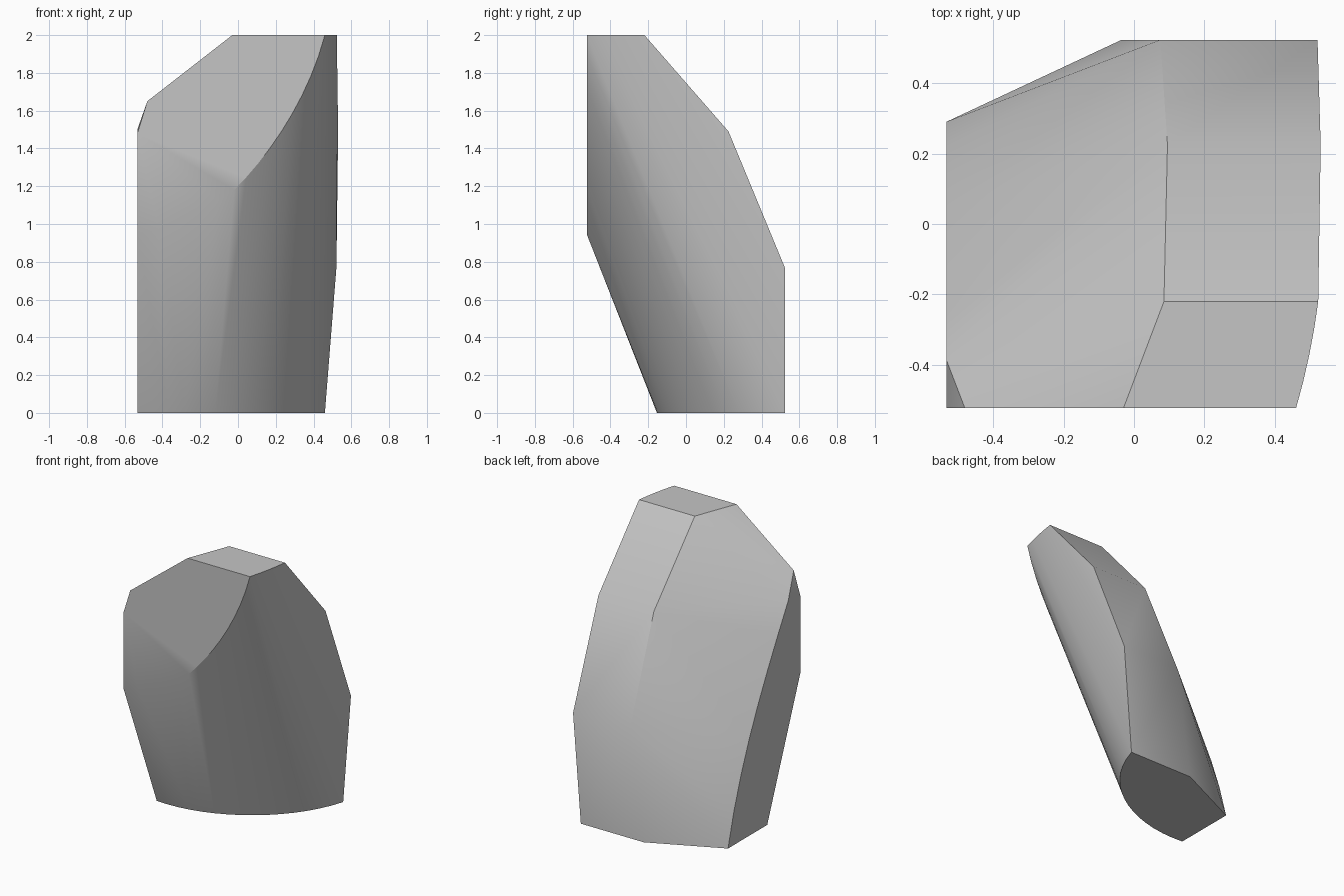
import bpy
import bmesh
import math
from mathutils import Vector
from mathutils.geometry import interpolate_bezier

# Remove the default cube
default_cube = bpy.data.objects.get("Cube")
if default_cube:
    bpy.data.objects.remove(default_cube, do_unlink=True)

# Faces of the block that the stone was broken out of
HEIGHT = 2.0
FRONT, BACK = -0.523, 0.523
LEFT_SIDE, RIGHT_SIDE = 0.53, -0.533


def on_front(x, z):
    return Vector((x, FRONT, z))


def on_back(x, z):
    return Vector((x, BACK, z))


def on_base(x, y):
    return Vector((x, y, 0))


def on_top(x, y):
    return Vector((x, y, HEIGHT))


def on_right(y, z):
    return Vector((RIGHT_SIDE, y, z))


def rim(start, start_handle, end_handle, end, steps=10):
    return interpolate_bezier(start, start_handle, end_handle, end, steps)


def make_material(name, colour):
    material = bpy.data.materials.new(name)
    material.use_nodes = True
    material.diffuse_color = colour
    shader = next(n for n in material.node_tree.nodes if n.type == 'BSDF_PRINCIPLED')
    shader.inputs["Base Color"].default_value = colour
    return material


def hull_object(name, points, face_split, material):
    mesh = bpy.data.meshes.new(name)
    bm = bmesh.new()
    for point in points:
        bm.verts.new(point)
    # Wrap the outlines in a skin and drop anything inside it
    bmesh.ops.convex_hull(bm, input=bm.verts)
    loose = [v for v in bm.verts if not v.link_faces]
    bmesh.ops.delete(bm, geom=loose, context='VERTS')
    bmesh.ops.dissolve_limit(bm, angle_limit=math.radians(0.5),
                             verts=bm.verts, edges=bm.edges)
    # Divide the flat front so that its upper part stays evenly shaded
    ends = [min(bm.verts, key=lambda v: (v.co - p).length) for p in face_split]
    bmesh.ops.connect_vert_pair(bm, verts=ends)
    bmesh.ops.recalc_face_normals(bm, faces=bm.faces)
    bm.to_mesh(mesh)
    bm.free()
    mesh.materials.append(material)
    obj = bpy.data.objects.new(name, mesh)
    bpy.context.collection.objects.link(obj)
    return obj


# Rounded underside: a curve on the front face sweeps back to one on the base
front_bend = on_front(-0.02, 1.18)
front_rim = rim(on_front(RIGHT_SIDE, 0.94), on_front(-0.35, 1.0),
                on_front(-0.15, 1.08), front_bend, 6)
front_rim += rim(front_bend, on_front(0.17, 1.37),
                 on_front(0.37, 1.66), on_front(0.46, HEIGHT))[1:]
base_rim = rim(on_base(RIGHT_SIDE, -0.15), on_base(-0.12, -0.19),
               on_base(0.33, 0.08), on_base(0.46, BACK), 16)

# Small flat top with a bowed left edge
top_rim = rim(on_top(0.46, FRONT), on_top(0.49, -0.42),
              on_top(0.51, -0.32), on_top(0.523, -0.22), 5)

# Chipped back: a ridge climbs from the back face to the top
ridge = [on_back(0.075, 0.77), Vector((0.095, 0.225, 1.49)), on_top(0.085, -0.22)]
left_edge = [on_back(0.521, 0.77), Vector((LEFT_SIDE, 0.225, 1.49))]

# Slanted right flank and its clipped upper corner
flank_rim = rim(on_right(0.29, 0), on_right(0.15, 0.58),
                on_right(-0.11, 1.03), on_right(-0.385, 1.5), 8)
corner = on_front(RIGHT_SIDE, 1.48)
corner_chip = [corner, on_front(-0.48, 1.65), on_front(-0.03, HEIGHT)]
base_corner = [on_base(-0.035, BACK)]

# Assemble the stone
grey_stone = make_material("grey stone", (0.56, 0.56, 0.56, 1.0))
stone = hull_object(
    "stone_shard",
    front_rim + base_rim + top_rim + ridge + left_edge
    + flank_rim + corner_chip + base_corner,
    (corner, front_bend), grey_stone)

# Smooth the curved skin but keep the broken edges crisp
bpy.ops.object.select_all(action='DESELECT')
stone.select_set(True)
bpy.context.view_layer.objects.active = stone
bpy.ops.object.shade_smooth_by_angle(angle=math.radians(29))
